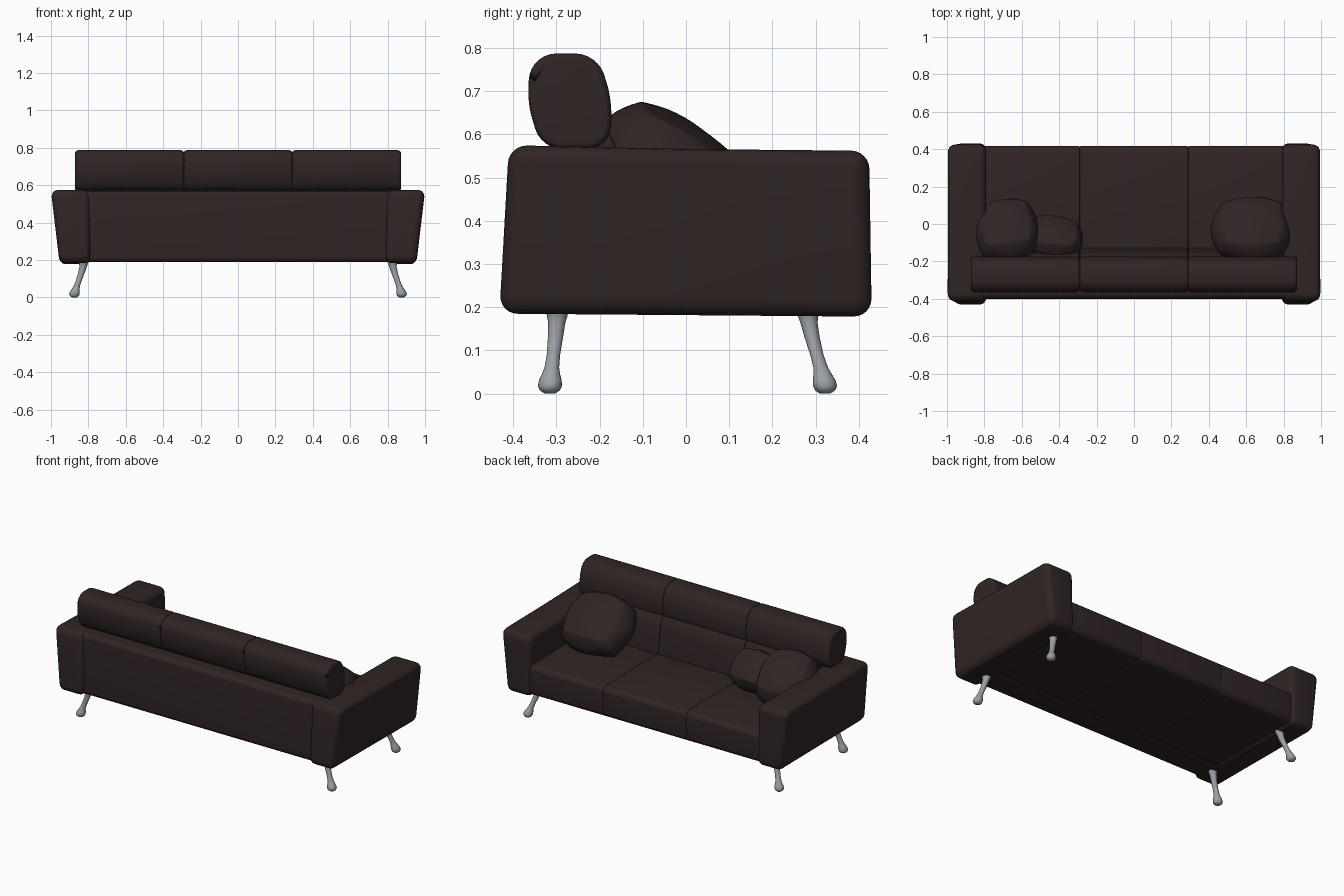
import bpy, bmesh, math
from mathutils import Vector, Matrix

if "Cube" in bpy.data.objects:
    bpy.data.objects.remove(bpy.data.objects["Cube"])


def material(name, rgb):
    m = bpy.data.materials.new(name)
    m.diffuse_color = (*rgb, 1)
    m.use_nodes = True
    m.node_tree.nodes["Principled BSDF"].inputs["Base Color"].default_value = m.diffuse_color
    return m


LEATHER = material("dark brown leather", (0.030, 0.018, 0.018))
METAL = material("grey metal", (0.33, 0.35, 0.37))


def finish(bm, name, mat):
    bmesh.ops.recalc_face_normals(bm, faces=bm.faces)
    me = bpy.data.meshes.new(name)
    bm.to_mesh(me)
    bm.free()
    for p in me.polygons:
        p.use_smooth = True
    me.materials.append(mat)
    ob = bpy.data.objects.new(name, me)
    bpy.context.collection.objects.link(ob)
    return ob


def padded(name, profile, x0, x1, r_long, r_end, shape=None):
    """Extrude a side profile (y, z) along x, then round long and end edges."""
    bm = bmesh.new()
    a = [bm.verts.new((x0, y, z)) for y, z in profile]
    b = [bm.verts.new((x1, y, z)) for y, z in profile]
    bm.faces.new(a)
    bm.faces.new(b[::-1])
    n = len(a)
    for i in range(n):
        j = (i + 1) % n
        bm.faces.new((a[i], b[i], b[j], a[j]))
    bmesh.ops.recalc_face_normals(bm, faces=bm.faces)
    long_edges = [e for e in bm.edges
                  if abs(e.verts[0].co.x - e.verts[1].co.x) > 1e-4]
    bmesh.ops.bevel(bm, geom=long_edges, offset=r_long, segments=6,
                    profile=0.5, affect='EDGES', clamp_overlap=True)
    ends = [e for e in bm.edges
            if abs(e.verts[0].co.x - e.verts[1].co.x) < 1e-5
            and any(len(f.verts) > 4 for f in e.link_faces)]
    bmesh.ops.bevel(bm, geom=ends, offset=r_end, segments=5,
                    profile=0.5, affect='EDGES', clamp_overlap=True)
    if shape:
        for v in bm.verts:
            shape(v.co)
    return finish(bm, name, LEATHER)


# Arms: outer side leans inward toward the floor
def lean(side):
    def f(co):
        outer = max(0.0, (abs(co.x) - 0.79) / 0.21)
        co.x -= side * 0.045 * outer * (0.57 - co.z) / 0.38
    return f


arm = [(-0.432, 0.185), (-0.41, 0.575), (0.0, 0.566), (0.424, 0.562), (0.43, 0.178)]
for side, label in ((-1, "left"), (1, "right")):
    xs = sorted((side * 0.79, side * 1.0))
    padded(label + "_arm", arm, *xs, 0.042, 0.038, lean(side))

# Back panel
padded("back_panel", [(-0.402, 0.188), (-0.398, 0.57), (-0.22, 0.57), (-0.22, 0.188)],
       -0.83, 0.83, 0.03, 0.01)

# Three cushions each for seat, lower back and head rest
seat = [(-0.25, 0.188), (-0.25, 0.375), (0.1, 0.385), (0.417, 0.378), (0.415, 0.188)]
lower_back = [(-0.3, 0.36), (-0.3, 0.62), (-0.185, 0.62), (-0.155, 0.56), (-0.125, 0.36)]
head_rest = [(-0.335, 0.565), (-0.372, 0.69), (-0.352, 0.787), (-0.205, 0.787),
             (-0.168, 0.67), (-0.18, 0.565)]
for i, label in enumerate(("left", "middle", "right")):
    c = (i - 1) * 0.58
    w0 = -0.80 if i == 0 else c - 0.29
    w1 = 0.80 if i == 2 else c + 0.29
    padded(label + "_seat_cushion", seat, w0, w1, 0.035, 0.006)
    padded(label + "_lower_back_cushion", lower_back, w0, w1, 0.025, 0.012)
    padded(label + "_head_rest", head_rest, c - 0.291, c + 0.291, 0.05, 0.03)


# Loose throw pillows: rounded cubes with soft wrinkles
def pillow(name, centre, half, tilt, turn):
    bm = bmesh.new()
    bmesh.ops.create_cube(bm, size=2)
    bmesh.ops.subdivide_edges(bm, edges=bm.edges[:], cuts=15, use_grid_fill=True)
    rot = Matrix.Rotation(math.radians(turn), 3, 'Z') @ Matrix.Rotation(math.radians(-tilt), 3, 'X')
    for v in bm.verts:
        p = v.co.copy()
        q = p.normalized().lerp(p, 0.22)
        q *= 1 + 0.025 * math.sin(5 * q.x + 3 * q.y) * math.cos(4 * q.y - 2 * q.z)
        v.co = rot @ Vector((q.x * half[0], q.y * half[1], q.z * half[2])) + Vector(centre)
        v.co.z = max(v.co.z, 0.37)
    finish(bm, name, LEATHER)


pillow("right_pillow", (0.63, -0.035, 0.51), (0.215, 0.195, 0.125), 35, 0)
pillow("left_pillow", (-0.68, -0.04, 0.51), (0.175, 0.185, 0.125), 35, 8)
pillow("small_left_pillow", (-0.43, -0.08, 0.48), (0.16, 0.125, 0.10), 40, -8)


# Curved metal legs with bulbous feet: (height, radius, outward sweep 0..1)
LEG = [(0.20, 0.030, 0.0), (0.185, 0.025, 0.0), (0.165, 0.020, 0.06), (0.13, 0.0175, 0.25),
       (0.09, 0.0155, 0.52), (0.06, 0.017, 0.75), (0.045, 0.021, 0.86), (0.032, 0.026, 0.94),
       (0.018, 0.028, 1.0), (0.007, 0.023, 1.0), (0.0, 0.012, 1.0)]


def leg(name, side, y_top, y_foot):
    bm = bmesh.new()
    rings = []
    for z, r, t in LEG:
        cx, cy = side * (0.825 + 0.05 * t), y_top + (y_foot - y_top) * t
        rings.append([bm.verts.new((cx + r * math.cos(k * math.tau / 20),
                                    cy + r * math.sin(k * math.tau / 20), z))
                      for k in range(20)])
    for a, b in zip(rings, rings[1:]):
        for k in range(20):
            j = (k + 1) % 20
            bm.faces.new((a[k], a[j], b[j], b[k]))
    bm.faces.new(rings[0])
    bm.faces.new(rings[-1])
    finish(bm, name, METAL)


for side, label in ((-1, "left"), (1, "right")):
    leg(label + "_back_leg", side, -0.298, -0.315)
    leg(label + "_front_leg", side, 0.282, 0.322)
